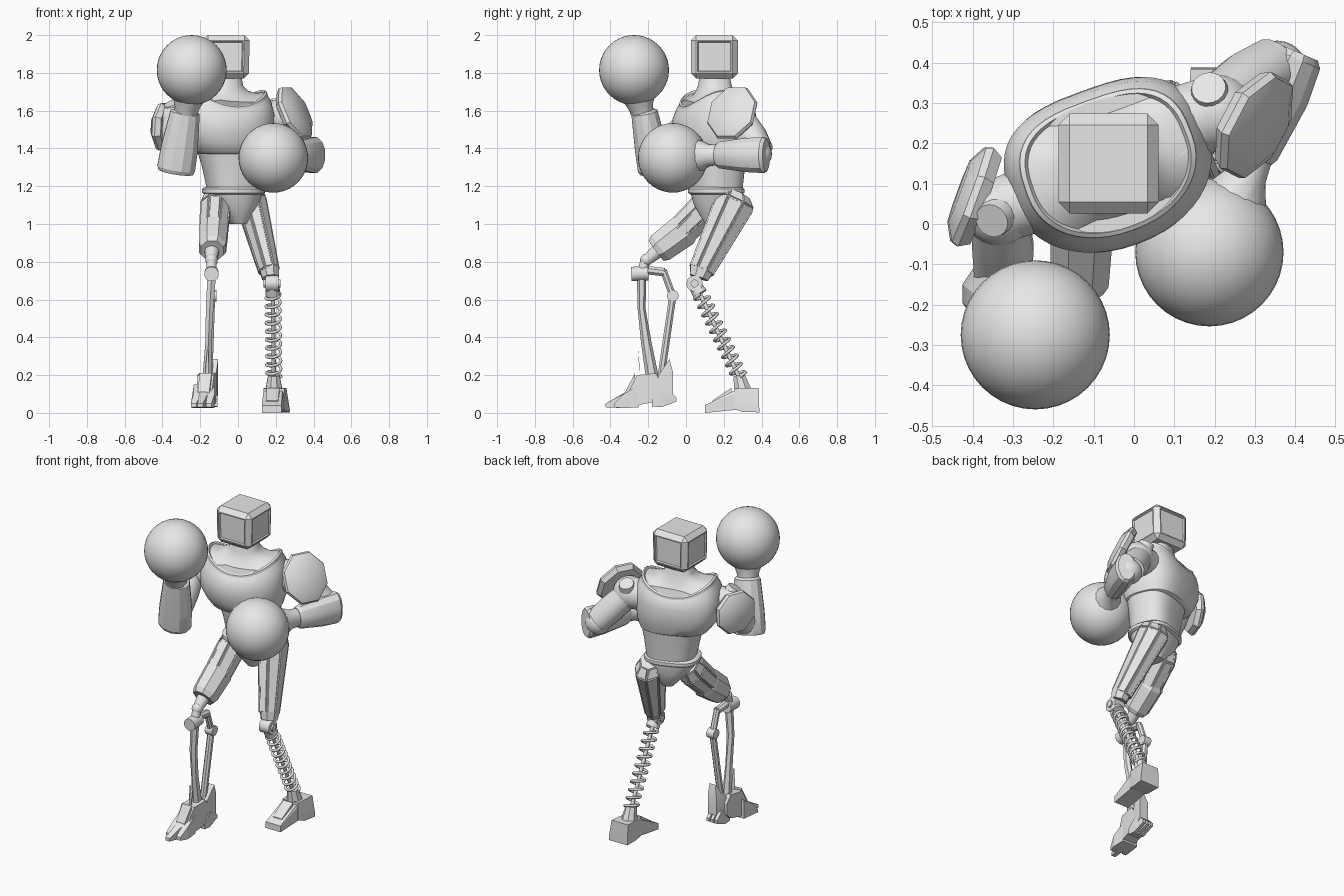
import bpy, bmesh, math
from mathutils import Vector as V, Matrix

if "Cube" in bpy.data.objects:
    bpy.data.objects.remove(bpy.data.objects["Cube"])

GREY = (0.8, 0.8, 0.8, 1)
mat = bpy.data.materials.new("light grey")
mat.use_nodes = True
mat.diffuse_color = GREY
mat.node_tree.nodes["Principled BSDF"].inputs["Base Color"].default_value = GREY


def finish(name, bm, angle=35):
    bmesh.ops.recalc_face_normals(bm, faces=bm.faces)
    me = bpy.data.meshes.new(name)
    bm.to_mesh(me)
    bm.free()
    ob = bpy.data.objects.new(name, me)
    bpy.context.collection.objects.link(ob)
    me.materials.append(mat)
    bpy.ops.object.select_all(action="DESELECT")
    ob.select_set(True)
    bpy.context.view_layer.objects.active = ob
    bpy.ops.object.shade_smooth_by_angle(angle=math.radians(angle))


def skin(bm, rings):
    """Join rings of points into a closed tube; return the side faces."""
    rows = [[bm.verts.new(p) for p in r] for r in rings]
    n, sides = len(rows[0]), []
    for a, b in zip(rows, rows[1:]):
        for i in range(n):
            j = (i + 1) % n
            sides.append(bm.faces.new((a[i], a[j], b[j], b[i])))
    bm.faces.new(rows[0])
    bm.faces.new(rows[-1])
    return sides


def limb(name, sections, sides=8, ref=(1, 0, 0), panel=0, angle=35):
    """Loft of sections (centre, half width along ref, half depth)."""
    axis = (V(sections[-1][0]) - V(sections[0][0])).normalized()
    u = V(ref) - axis * axis.dot(V(ref))
    u.normalize()
    w = axis.cross(u)
    k = 1 / math.cos(math.pi / sides)
    turn = [(i + .5) * math.tau / sides for i in range(sides)]
    rings = [[V(c) + u * rx * k * math.cos(t) + w * ry * k * math.sin(t) for t in turn]
             for c, rx, ry in sections]
    bm = bmesh.new()
    faces = skin(bm, rings)
    if panel:
        bmesh.ops.recalc_face_normals(bm, faces=bm.faces)
        bmesh.ops.inset_individual(bm, faces=faces, thickness=panel, depth=0)
        bmesh.ops.inset_individual(bm, faces=faces, thickness=panel * .4, depth=panel)
    finish(name, bm, angle)


def rod(name, a, b, r, r2=None, sides=16):
    limb(name, [(a, r, r), (b, r2 or r, r2 or r)], sides,
         (1, 0, 0) if abs(a[0] - b[0]) < .05 else (0, 0, 1))


def ball(name, centre, r, seg=40):
    bm = bmesh.new()
    bmesh.ops.create_uvsphere(bm, u_segments=seg, v_segments=seg // 2, radius=r,
                              matrix=Matrix.Translation(centre))
    finish(name, bm, 60)


def slab(name, ends):
    """Convex block through rectangles (x middle, half width, y, z low, z high)."""
    bm = bmesh.new()
    for x, h, y, lo, hi in ends:
        for s in (-1, 1):
            bm.verts.new((x + s * h, y, lo))
            bm.verts.new((x + s * h, y, hi))
    bmesh.ops.convex_hull(bm, input=bm.verts)
    finish(name, bm, 20)


# Torso: turned rings, squarer behind, rising towards the shoulders
YAW = Matrix.Rotation(math.radians(20), 3, "Z")


def ring(x, y, z, a, b, rise=0, n=48):
    pts = []
    for i in range(n):
        c, s = math.cos(i * math.tau / n), math.sin(i * math.tau / n)
        power = 2.9 if s > 0 else 2.15
        lx = math.copysign(abs(c) ** (2 / power), c)
        ly = math.copysign(abs(s) ** (2 / power), s)
        pts.append(YAW @ V((lx * a, ly * b, rise * lx * lx)) + V((x, y, z)))
    return pts


def torso(name, rows):
    bm = bmesh.new()
    skin(bm, [ring(*r) for r in rows])
    finish(name, bm, 40)


torso("abdomen", [(-.015, .16, 1.18, .143, .128), (-.02, .16, 1.3, .163, .138),
                  (-.03, .155, 1.45, .2, .16)])
torso("chest", [(-.04, .15, 1.37, .185, .155), (-.04, .15, 1.38, .205, .172),
                (-.05, .145, 1.43, .232, .19), (-.06, .14, 1.49, .25, .202),
                (-.06, .14, 1.55, .256, .2, .03), (-.06, .145, 1.59, .24, .187, .06),
                (-.06, .145, 1.615, .212, .167, .085)])
torso("collar", [(-.06, .145, 1.59, .222, .175, .085), (-.06, .145, 1.62, .217, .17, .085),
                 (-.06, .145, 1.625, .205, .16, .085), (-.06, .145, 1.613, .198, .153, .085),
                 (-.06, .145, 1.655, .155, .122, .04), (-.06, .15, 1.69, .115, .1, .015),
                 (-.06, .15, 1.73, .087, .087), (-.06, .15, 1.8, .073, .073)])
torso("waist_ring", [(-.02, .155, 1.155, .15, .125), (-.02, .155, 1.165, .163, .14),
                     (-.02, .155, 1.185, .163, .14), (-.02, .155, 1.195, .15, .13)])
torso("pelvis", [(-.02, .155, 1.16, .15, .125), (-.015, .16, 1.1, .12, .115),
                 (-.005, .165, 1.04, .07, .09), (0, .165, 1.0, .04, .065)])

# Boxy head with recessed panels
bm = bmesh.new()
bmesh.ops.create_cube(bm, size=1, matrix=Matrix.Translation((-.063, .15, 1.885))
                      @ Matrix.Diagonal((.25, .248, .23, 1)))
for v in bm.verts:
    if v.co.z < 1.885:
        v.co.x += .005 if v.co.x < -.063 else -.005
bmesh.ops.bevel(bm, geom=bm.edges[:], offset=.028, segments=1, affect="EDGES")
big = [f for f in bm.faces if f.calc_area() > .02 and abs(f.normal.z) < .5]
bmesh.ops.inset_individual(bm, faces=big, thickness=.01, depth=0)
bmesh.ops.inset_individual(bm, faces=big, thickness=.006, depth=-.008)
finish("head", bm, 20)

# Gloves
ball("right_glove", (-.245, -.275, 1.815), .185)
ball("left_glove", (.187, -.07, 1.35), .184)

# Right arm, raised
ball("right_shoulder", (-.335, .03, 1.555), .086, 24)
rod("right_shoulder_link", (-.2, .08, 1.555), (-.33, .035, 1.555), .088, .08)
rod("right_shoulder_cap", (-.34, .02, 1.61), (-.353, .008, 1.64), .048, .042)
limb("right_upper_arm", [((-.335, .03, 1.56), .07, .07), ((-.325, -.06, 1.45), .076, .078),
                         ((-.325, -.14, 1.34), .07, .07)], 16)
limb("right_forearm", [((-.33, -.165, 1.275), .092, .078), ((-.327, -.17, 1.295), .1, .086),
                       ((-.31, -.185, 1.4), .098, .086), ((-.28, -.22, 1.59), .078, .07),
                       ((-.277, -.225, 1.6), .06, .055)], 12, angle=25)
limb("right_cuff", [((-.28, -.225, 1.57), .058, .058), ((-.27, -.24, 1.62), .065, .065),
                    ((-.262, -.25, 1.68), .09, .09)], 12)

# Left arm, bent back
ball("left_shoulder", (.205, .275, 1.56), .098, 24)
rod("left_shoulder_link", (.06, .23, 1.56), (.21, .28, 1.56), .095, .092)
rod("left_shoulder_cap", (.19, .32, 1.61), (.185, .338, 1.645), .05, .042)
limb("left_upper_arm", [((.2, .285, 1.56), .075, .075), ((.285, .35, 1.46), .08, .08),
                        ((.35, .395, 1.385), .075, .068)], 16)
ball("left_elbow", (.355, .38, 1.37), .075, 24)
limb("left_forearm", [((.41, .425, 1.365), .085, .05), ((.403, .41, 1.365), .095, .064),
                      ((.365, .32, 1.365), .09, .07), ((.305, .18, 1.365), .07, .055),
                      ((.298, .165, 1.365), .058, .047)], 12, (0, 0, 1), angle=25)
limb("left_cuff", [((.3, .17, 1.365), .054, .045), ((.28, .12, 1.365), .058, .05),
                   ((.25, .06, 1.36), .09, .085)], 12, (0, 0, 1))


# Faceted shoulder pads
def pad(name, centre, normal, wide, high):
    c, d = V(centre), V(normal).normalized()
    limb(name, [(c + d * off, high * k, wide * k) for off, k in
                ((-.035, .88), (-.008, 1), (.01, .95), (.034, .62))], 8, (0, 0, 1), angle=30)


pad("right_shoulder_pad", (-.402, .07, 1.515), (-.93, .34, .05), .13, .125)
pad("left_shoulder_pad", (.305, .243, 1.59), (.8, -.42, .42), .135, .148)

# Left leg: panelled thigh, spring shin, wedge foot
limb("left_thigh", [((.06, .262, 1.165), .055, .072), ((.07, .258, 1.115), .076, .102),
                    ((.165, .08, .75), .05, .062)], 8, panel=.006, angle=20)
limb("left_thigh_cap", [((.165, .085, .765), .053, .064), ((.172, .068, .715), .044, .05)], 8)
rod("left_knee", (.145, .045, .685), (.215, .045, .685), .042)
rod("left_knee_bolt", (.135, .045, .685), (.225, .045, .685), .02)
rod("left_spring_seat", (.18, .05, .67), (.185, .075, .63), .035, .04)
rod("left_shin_rod", (.185, .065, .65), (.19, .29, .17), .011)

top, foot = V((.185, .075, .63)), V((.19, .285, .19))
axis = (foot - top).normalized()
side = V((1, 0, 0))
front = axis.cross(side)
cu = bpy.data.curves.new("left_shin_spring", "CURVE")
cu.dimensions = "3D"
cu.bevel_depth = .008
cu.bevel_resolution = 2
sp = cu.splines.new("POLY")
COILS, STEP = 10, 20
sp.points.add(COILS * STEP)
for i, p in enumerate(sp.points):
    t = i * math.tau / STEP
    q = top.lerp(foot, i / (COILS * STEP)) + (side * math.cos(t) + front * math.sin(t)) * .038
    p.co = (*q, 1)
cu.materials.append(mat)
bpy.context.collection.objects.link(bpy.data.objects.new("left_shin_spring", cu))

rod("left_ankle", (.19, .28, .2), (.19, .3, .12), .03, .045, 8)
slab("left_toe", [(.178, .052, .1, 0, .04), (.185, .05, .25, .02, .115),
                  (.195, .05, .3, .02, .12)])
slab("left_heel", [(.19, .055, .255, .02, .13), (.198, .058, .385, .04, .133),
                   (.208, .066, .388, .003, .02), (.2, .06, .3, .005, .06)])
slab("left_foot_top", [(.18, .032, .14, .04, .065), (.186, .034, .24, .08, .132)])

# Right leg: stepped thigh, twin strut shin
limb("right_thigh", [((-.115, .15, 1.14), .06, .065), ((-.12, .11, 1.09), .074, .085),
                     ((-.13, -.03, .955), .07, .076)], 8, panel=.006, angle=20)
limb("right_thigh_guard", [((-.13, .005, .98), .068, .078), ((-.13, -.015, .965), .077, .088),
                           ((-.135, -.135, .875), .072, .08), ((-.137, -.158, .858), .06, .066)],
     8, angle=20)
rod("right_knee_neck", (-.138, -.14, .865), (-.14, -.2, .815), .04, .03)
ball("right_knee", (-.14, -.21, .81), .033, 20)
rod("right_knee_fork", (-.14, -.21, .82), (-.14, -.235, .74), .026)
rod("right_knee_drum", (-.14, -.29, .735), (-.14, -.2, .74), .038)
limb("right_shin", [((-.14, -.235, .72), .022, .022), ((-.15, -.235, .55), .02, .018),
                    ((-.157, -.21, .37), .016, .024), ((-.165, -.175, .17), .024, .03)], 6)
for name, a, b, r in (("upper_link", (-.14, -.2, .755), (-.137, -.115, .745), .022),
                      ("bent_link", (-.137, -.12, .755), (-.14, -.07, .62), .018),
                      ("rear_strut", (-.14, -.07, .62), (-.155, -.135, .17), .019)):
    rod("right_" + name, a, b, r, sides=8)
rod("right_link_joint", (-.165, -.07, .62), (-.115, -.07, .62), .03)
slab("right_shin_blade", [(-.16, .004, -.253, .32, .33), (-.165, .01, -.245, .18, .24)])

# Right foot: plates, splayed toes and heel fins
slab("right_foot", [(-.178, .04, -.3, .05, .12), (-.172, .045, -.26, .04, .2),
                    (-.16, .045, -.16, .06, .21), (-.157, .04, -.13, .09, .16)])
for i, (x, y) in enumerate(((-.235, -.37), (-.2, -.425), (-.155, -.38))):
    base = -.18 + (i - 1) * .036
    slab("right_toe_%d" % (i + 1), [(x, .014, y, .03, .05), (base, .02, -.33, .025, .1),
                                    (base, .018, -.25, .03, .15)])
slab("right_instep", [(-.182, .03, -.32, .08, .115), (-.172, .032, -.27, .12, .21)])
slab("right_heel", [(-.15, .033, -.145, .08, .2), (-.135, .03, -.07, .1, .22),
                    (-.125, .02, -.088, .2, .285), (-.14, .028, -.12, .07, .1)])
for i, x in enumerate((-.175, -.148, -.12)):
    slab("right_heel_fin_%d" % (i + 1), [(x, .011, -.18, .035, .07), (x, .011, -.13, .03, .12),
                                         (x, .011, -.09, .05, .12), (x, .009, -.05, .06, .08)])
